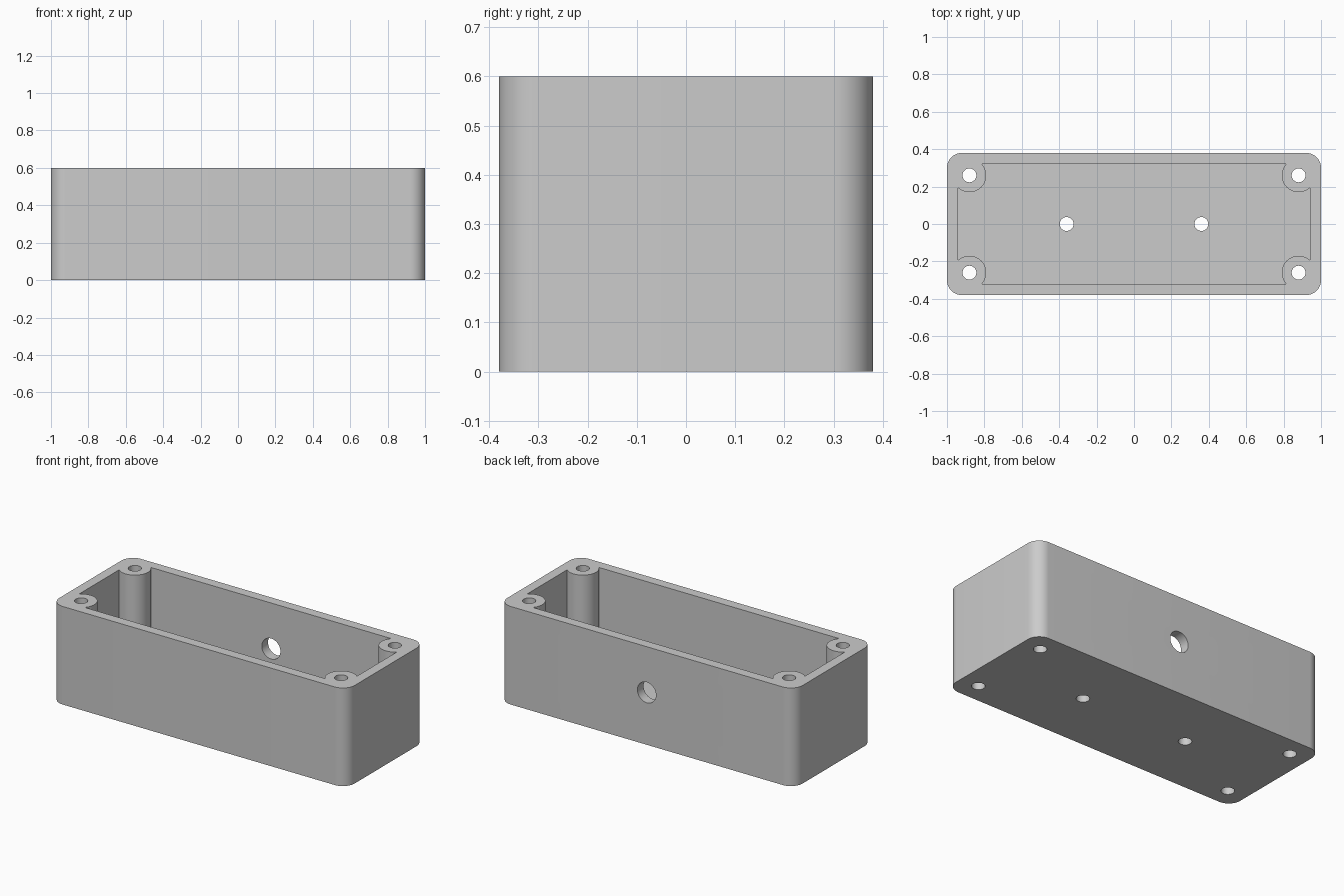
import bpy
import bmesh
from math import acos, cos, sin, radians, degrees
from mathutils import Matrix

cube = bpy.data.objects.get("Cube")
if cube:
    bpy.data.objects.remove(cube, do_unlink=True)

LENGTH, DEPTH, HEIGHT = 2.0, 0.76, 0.6
CORNER, WALL, FLOOR = 0.08, 0.06, 0.05
POST_X, POST_Y, POST_R = 0.88, 0.26, 0.09

grey = bpy.data.materials.new("light grey plastic")
grey.use_nodes = True
colour = (0.6, 0.6, 0.6, 1)
grey.diffuse_color = colour
grey.node_tree.nodes["Principled BSDF"].inputs["Base Color"].default_value = colour


def corner_outline(cx, cy, r, start, end, steps):
    """Counterclockwise loop with one arc at each of four corners."""
    pts = []
    for k, (sx, sy) in enumerate([(1, 1), (-1, 1), (-1, -1), (1, -1)]):
        for i in range(steps + 1):
            a = radians(start + (end - start) * i / steps + 90 * k)
            pts.append((sx * cx + r * cos(a), sy * cy + r * sin(a)))
    return pts


def make_object(name, bm):
    bmesh.ops.recalc_face_normals(bm, faces=bm.faces)
    mesh = bpy.data.meshes.new(name)
    bm.to_mesh(mesh)
    bm.free()
    obj = bpy.data.objects.new(name, mesh)
    bpy.context.collection.objects.link(obj)
    return obj


def prism(name, outline, z0, z1):
    bm = bmesh.new()
    face = bm.faces.new([bm.verts.new((x, y, z0)) for x, y in outline])
    up = bmesh.ops.extrude_face_region(bm, geom=[face])["geom"]
    verts = [g for g in up if isinstance(g, bmesh.types.BMVert)]
    bmesh.ops.translate(bm, verts=verts, vec=(0, 0, z1 - z0))
    return make_object(name, bm)


def drill(name, location, radius, depth, axis="Z"):
    bm = bmesh.new()
    turn = Matrix.Rotation(radians(90), 4, "X") if axis == "Y" else Matrix()
    bmesh.ops.create_cone(bm, cap_ends=True, segments=48, radius1=radius,
                          radius2=radius, depth=depth,
                          matrix=Matrix.Translation(location) @ turn)
    return make_object(name, bm)


# Outer shell with rounded upright corners
box = prism("enclosure_box", corner_outline(
    LENGTH / 2 - CORNER, DEPTH / 2 - CORNER, CORNER, 0, 90, 12), 0, HEIGHT)

# Cavity that leaves a round screw post in each corner
reach = degrees(acos((LENGTH / 2 - WALL - POST_X) / POST_R))
cutters = [prism("cavity_cutter", corner_outline(
    POST_X, POST_Y, POST_R, -reach, reach - 270, 28), FLOOR, HEIGHT + 0.1)]

# Screw holes through the posts and mounting holes through the floor
spots = [(x, y) for x in (-POST_X, POST_X) for y in (-POST_Y, POST_Y)]
spots += [(-0.36, 0), (0.36, 0)]
for x, y in spots:
    cutters.append(drill("screw_hole_cutter", (x, y, HEIGHT / 2), 0.037, 1))

# Cable hole through the back wall
cutters.append(drill("cable_hole_cutter", (0, DEPTH / 2, 0.32), 0.063, 0.3, "Y"))

for cutter in cutters:
    cutter.hide_render = True
    mod = box.modifiers.new(cutter.name, "BOOLEAN")
    mod.operation = "DIFFERENCE"
    mod.solver = "EXACT"
    mod.object = cutter

# Bake the cuts, then remove the cutters
bpy.context.view_layer.update()
graph = bpy.context.evaluated_depsgraph_get()
result = bpy.data.meshes.new_from_object(box.evaluated_get(graph))
box.modifiers.clear()
box.data = result
for cutter in cutters:
    bpy.data.objects.remove(cutter, do_unlink=True)
box.data.materials.clear()
box.data.materials.append(grey)

for obj in bpy.context.selected_objects:
    obj.select_set(False)
box.select_set(True)
bpy.context.view_layer.objects.active = box
bpy.ops.object.shade_smooth_by_angle(angle=radians(30))
